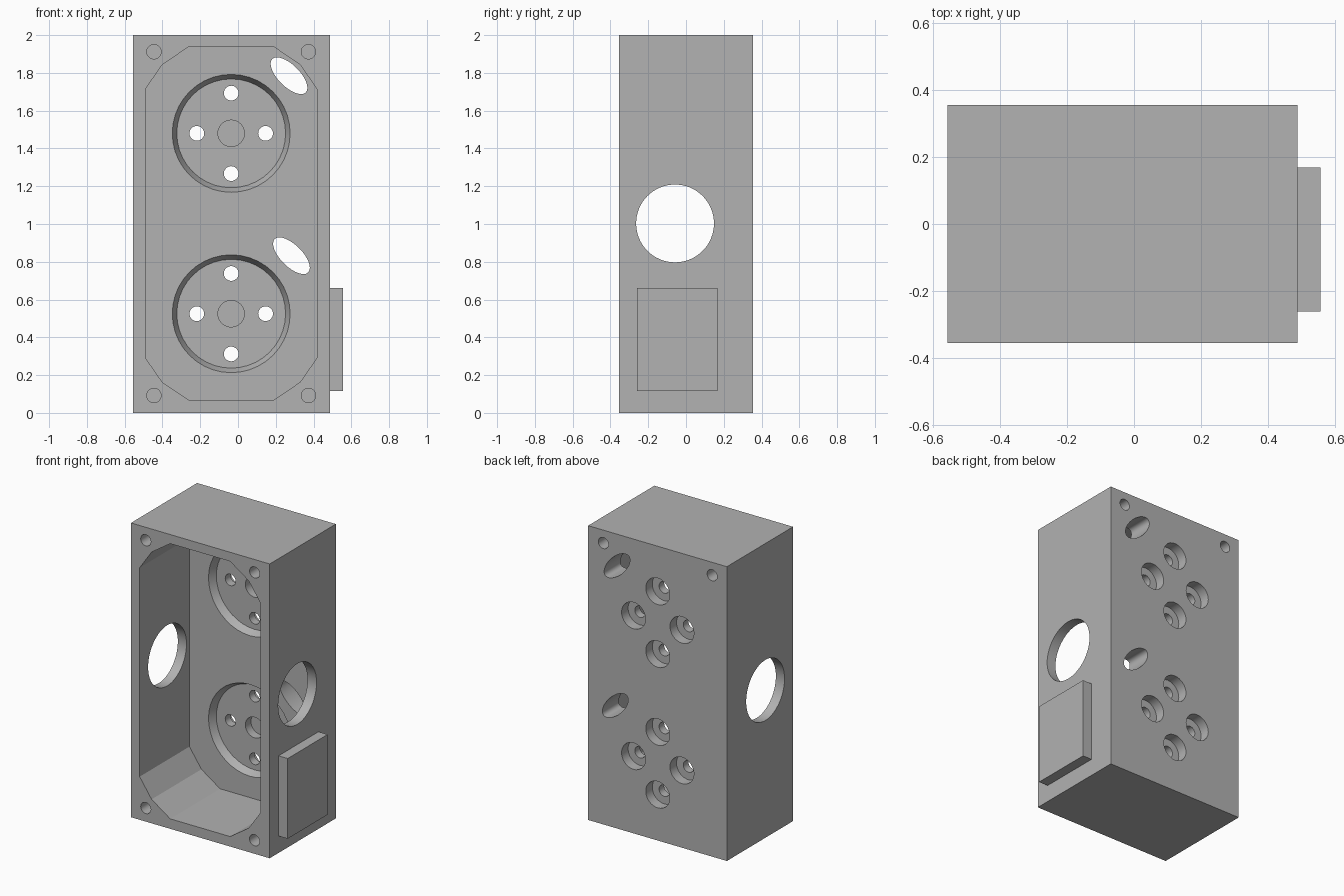
import bpy, bmesh
from math import radians
from mathutils import Matrix, Vector

if "Cube" in bpy.data.objects:
    bpy.data.objects.remove(bpy.data.objects["Cube"])

grey = bpy.data.materials.new("plain grey")
grey.use_nodes = True
colour = (0.445, 0.445, 0.445, 1)
grey.diffuse_color = colour
grey.node_tree.nodes["Principled BSDF"].inputs["Base Color"].default_value = colour


def finish(name, bm):
    bmesh.ops.recalc_face_normals(bm, faces=bm.faces)
    mesh = bpy.data.meshes.new(name)
    bm.to_mesh(mesh)
    bm.free()
    mesh.materials.append(grey)
    obj = bpy.data.objects.new(name, mesh)
    bpy.context.collection.objects.link(obj)
    return obj


def box(name, low, high):
    low, high = Vector(low), Vector(high)
    bm = bmesh.new()
    bmesh.ops.create_cube(bm, size=1, matrix=Matrix.Translation((low + high) / 2)
                          @ Matrix.Diagonal((*(high - low), 1)))
    return finish(name, bm)


def rod(x, z, front, back, r_front, r_back=None, segments=32, shape=Matrix()):
    """Round cutter along y, between two depths."""
    bm = bmesh.new()
    place = Matrix.Translation((x, (front + back) / 2, z)) @ shape
    bmesh.ops.create_cone(bm, cap_ends=True, segments=segments,
                          radius1=r_back or r_front, radius2=r_front, depth=back - front,
                          matrix=place @ Matrix.Rotation(radians(90), 4, 'X'))
    return finish("hole_cutter", bm)


def prism(outline, front, back):
    """Cutter with an x-z outline, extruded along y."""
    bm = bmesh.new()
    face = bm.faces.new([bm.verts.new((x, front, z)) for x, z in outline])
    moved = bmesh.ops.extrude_face_region(bm, geom=[face])["geom"]
    bmesh.ops.translate(bm, vec=(0, back - front, 0),
                        verts=[v for v in moved if isinstance(v, bmesh.types.BMVert)])
    return finish("cavity_cutter", bm)


def cut(target, cutter):
    cutter.hide_render = True
    mod = target.modifiers.new("cut", 'BOOLEAN')
    mod.operation, mod.solver, mod.object = 'DIFFERENCE', 'EXACT', cutter
    bpy.context.view_layer.objects.active = target
    bpy.ops.object.modifier_apply(modifier=mod.name)
    bpy.data.objects.remove(cutter)


FRONT, BACK, FLOOR = -0.355, 0.355, 0.18
RECESS = FLOOR + 0.05
MID = -0.036

# Housing block and the raised plate on its left side
housing = box("housing", (-0.556, FRONT, 0), (0.487, BACK, 2))
side_plate = box("side_plate", (0.487, -0.26, 0.115), (0.556, 0.168, 0.66))

# Open cavity with faceted corners
corner = [(0.455, 0.71), (0.365, 0.84), (0.225, 0.935)]
right_half = corner[::-1] + [(x, -z) for x, z in corner]
outline = right_half + [(-x, -z) for x, z in right_half]
cut(housing, prism([(x + MID, z + 1.003) for x, z in outline], FRONT - 0.1, FLOOR))

# Round opening through both side walls
cut(housing, rod(0, 1.003, -0.8, 0.8, 0.206, segments=64,
                 shape=Matrix.Translation((0, -0.058, 0)) @ Matrix.Rotation(radians(90), 4, 'Z')))

# Tapered seats, each with a blind centre hole and four counterbored holes
for z in (0.525, 1.48):
    cut(housing, rod(MID, z, FLOOR - 0.05, RECESS, 0.336, 0.288, segments=40))
    cut(housing, rod(MID, z, FLOOR, RECESS + 0.06, 0.07))
    for dx, dz in ((0.182, 0), (-0.182, 0), (0, 0.213), (0, -0.213)):
        cut(housing, rod(MID + dx, z + dz, FLOOR, BACK + 0.1, 0.039))
        cut(housing, rod(MID + dx, z + dz, BACK - 0.07, BACK + 0.1, 0.09))

# Slanted oval slots through the back wall
oval = Matrix.Rotation(radians(45), 4, 'Y') @ Matrix.Diagonal((0.125, 1, 0.057, 1))
for x, z in ((0.27, 1.785), (0.283, 0.832)):
    cut(housing, rod(x, z, FLOOR - 0.1, BACK + 0.1, 1, segments=48, shape=oval))

# Blind screw holes: four in the front rim, two at the top of the back
for x in (MID - 0.409, MID + 0.409):
    for z in (0.092, 1.912):
        cut(housing, rod(x, z, FRONT - 0.1, FRONT + 0.2, 0.038))
    cut(housing, rod(x, 1.912, BACK - 0.2, BACK + 0.1, 0.038))

bpy.ops.object.select_all(action='DESELECT')
housing.select_set(True)
bpy.context.view_layer.objects.active = housing
bpy.ops.object.shade_smooth_by_angle(angle=radians(20))
